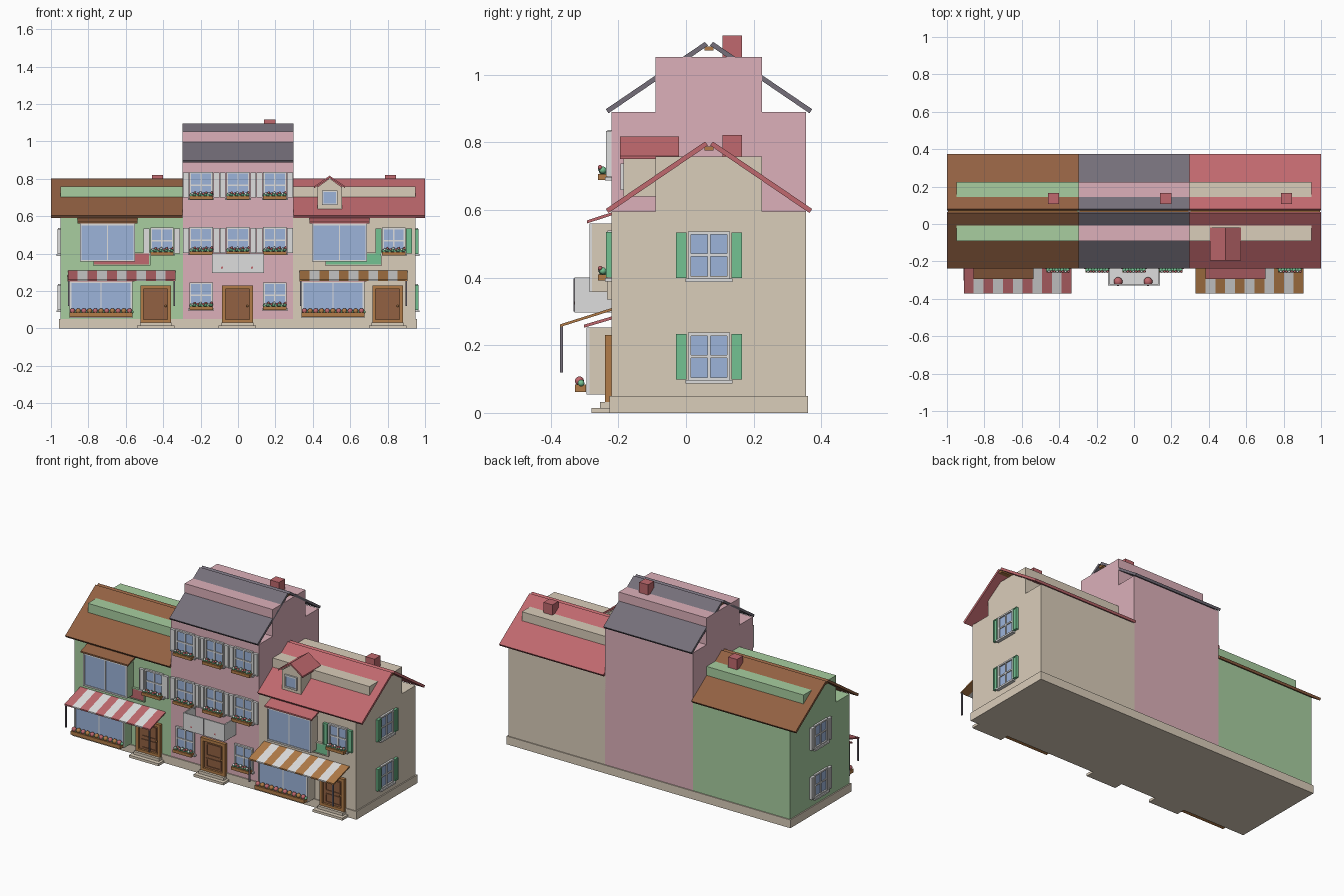
import bpy, bmesh
from math import radians
from mathutils import Matrix, Vector

if "Cube" in bpy.data.objects:
    bpy.data.objects.remove(bpy.data.objects["Cube"])

# Palette, as 8-bit display colours
PALETTE = dict(beige=(218, 205, 186), sage=(168, 206, 160), pink=(220, 176, 186),
               slate=(117, 111, 122), brown=(146, 97, 66), red=(192, 105, 110),
               white=(222, 222, 222), glass=(156, 180, 218), leaf=(116, 194, 146),
               tan=(178, 124, 72))
NAMES = list(PALETTE)
MATS = []


def linear(v):
    v /= 255
    return v / 12.92 if v < 0.04 else ((v + 0.055) / 1.055) ** 2.4


for name, rgb in PALETTE.items():
    m = bpy.data.materials.new(name + " paint")
    m.use_nodes = True
    m.diffuse_color = [linear(c) for c in rgb] + [1]
    bsdf = m.node_tree.nodes["Principled BSDF"]
    bsdf.inputs["Base Color"].default_value = m.diffuse_color
    bsdf.inputs["Roughness"].default_value = 0.8
    MATS.append(m)


class Part:
    """One object collected from simple solids."""

    def __init__(self, name):
        self.name, self.bm = name, bmesh.new()

    def prism(self, mat, profile, x0, x1):
        """Extrude a (y, z) profile along x."""
        rings = [[self.bm.verts.new((x, y, z)) for y, z in profile] for x in (x0, x1)]
        a, b = rings
        n = len(profile)
        faces = [self.bm.faces.new(a), self.bm.faces.new(b[::-1])]
        for i in range(n):
            j = (i + 1) % n
            faces.append(self.bm.faces.new((a[j], a[i], b[i], b[j])))
        for f in faces:
            f.material_index = NAMES.index(mat)
        return self

    def box(self, mat, x0, x1, y0, y1, z0, z1):
        return self.prism(mat, [(y0, z0), (y1, z0), (y1, z1), (y0, z1)], x0, x1)

    def ball(self, mat, centre, r):
        got = bmesh.ops.create_icosphere(self.bm, subdivisions=2, radius=r,
                                         matrix=Matrix.Translation(centre))
        for f in {f for v in got["verts"] for f in v.link_faces}:
            f.material_index, f.smooth = NAMES.index(mat), True
        return self

    def frame(self, mat, x0, x1, y0, y1, z0, z1, t):
        self.box(mat, x0, x0 + t, y0, y1, z0, z1).box(mat, x1 - t, x1, y0, y1, z0, z1)
        self.box(mat, x0 + t, x1 - t, y0, y1, z0, z0 + t)
        return self.box(mat, x0 + t, x1 - t, y0, y1, z1 - t, z1)

    def done(self, at=(0, 0, 0), turn=0):
        bmesh.ops.recalc_face_normals(self.bm, faces=self.bm.faces)
        me = bpy.data.meshes.new(self.name)
        self.bm.to_mesh(me)
        self.bm.free()
        for m in MATS:
            me.materials.append(m)
        ob = bpy.data.objects.new(self.name, me)
        ob.matrix_world = Matrix.Translation(at) @ Matrix.Rotation(radians(turn), 4, 'Z')
        bpy.context.collection.objects.link(ob)


FRONT, BACK, RIDGE = -0.22, 0.355, 0.068


def window(name, at, turn=0, shutters=None, flowers=False):
    p = Part(name)
    p.box("glass", -0.055, 0.055, -0.004, 0.01, 0.01, 0.135)
    p.frame("white", -0.062, 0.062, -0.012, 0.01, 0, 0.142, 0.009)
    p.box("white", -0.004, 0.004, -0.009, 0, 0.009, 0.133)
    p.box("white", -0.053, 0.053, -0.009, 0, 0.068, 0.076)
    p.box("white", -0.07, 0.07, -0.02, 0.005, -0.008, 0.002)
    if shutters:
        for s in (-1, 1):
            a, b = sorted((s * 0.066, s * 0.097))
            p.box(shutters, a, b, -0.012, 0.005, 0.004, 0.138)
            p.frame(shutters, a, b, -0.016, -0.01, 0.004, 0.138, 0.006)
    if flowers:
        p.box("tan", -0.062, 0.062, -0.04, -0.012, -0.006, 0.012)
        for i in range(8):
            x = -0.052 + i * 0.0149
            p.ball("leaf", (x, -0.026, 0.018 + 0.005 * (i % 2)), 0.011)
            p.ball("red" if i % 3 else "white", (x + 0.004, -0.034, 0.025 + 0.006 * (i % 2)), 0.007)
    p.done(at, turn)


def building(name, x0, x1, top, wall, roof, roof_x0, roof_x1, chimney_x):
    # Body, attic block, split roof slabs, ridge beam and chimney
    p = Part(name + "_walls").box(wall, x0, x1, FRONT, BACK, 0.01, top)
    p.box(wall, x0, x1, -0.09, 0.225, top, top + 0.163).done()
    p = Part(name + "_roof")
    for s in (-1, 1):
        slab = [(0.305, 0.008), (0.012, 0.207), (0.003, 0.196), (0.297, -0.004)]
        p.prism(roof, [(RIDGE + s * y, top + z) for y, z in slab], roof_x0, roof_x1)
    p.box("tan", roof_x0 + 0.005, roof_x1 - 0.005, RIDGE - 0.014, RIDGE + 0.014,
          top + 0.181, top + 0.193).done()
    Part(name + "_chimney").box("red", chimney_x - 0.03, chimney_x + 0.03,
                                0.108, 0.166, top + 0.14, top + 0.226).done()


def door(name, x):
    p = Part(name).box("brown", -0.066, 0.066, -0.008, 0.01, 0.03, 0.215)
    p.frame("tan", -0.082, 0.082, -0.02, 0.01, 0.03, 0.23, 0.018)
    for z0, z1 in ((0.055, 0.11), (0.125, 0.2)):
        p.frame("brown", -0.05, 0.05, -0.012, -0.006, z0, z1, 0.007)
    p.ball("tan", (0.053, -0.014, 0.12), 0.006)
    p.box("beige", -0.1, 0.1, -0.06, 0, 0, 0.015)
    p.box("beige", -0.085, 0.085, -0.035, 0, 0.015, 0.032).done((x, FRONT, 0))


def bay(name, x, x0, x1, depth, z0, z1, wall, roof):
    p = Part(name).box(wall, x0, x1, -depth, 0, z0, z1)
    p.box("glass", x0 + 0.008, x1 - 0.008, -depth - 0.004, -depth, z0 + 0.008, z1 - 0.008)
    p.frame("white", x0, x1, -depth - 0.008, -depth, z0, z1, 0.009)
    mid = (x0 + x1) / 2
    p.box("white", mid - 0.003, mid + 0.003, -depth - 0.007, -depth, z0, z1)
    p.prism(roof, [(-depth - 0.015, z1), (0, z1 + 0.024), (0, z1 + 0.033),
                   (-depth - 0.015, z1 + 0.009)], x0 - 0.012, x1 + 0.012)
    p.done((x, FRONT, 0))


def shop(name, x, wall, roof, stripe, shutters, sign):
    # Projecting windows, door, sign board and upper window
    bay(name + "_upper_bay", x, -0.225, 0.07, 0.058, 0.358, 0.56, wall, roof)
    bay(name + "_shop_window", x, -0.28, 0.055, 0.066, 0.055, 0.252, wall, "red")
    door(name + "_door", x + 0.18)
    p = Part(name + "_sign_board").box(sign, -0.15, 0.145, -0.01, 0, 0.342, 0.4)
    p.frame(wall, -0.156, 0.151, -0.014, 0, 0.336, 0.406, 0.006).done((x, FRONT, 0))
    window(name + "_upper_window", (x + 0.213, FRONT, 0.397), 0, shutters, True)
    # Striped awning on two posts
    p = Part(name + "_awning")
    w = 0.576 / 11
    for i in range(11):
        a = -0.29 + i * w
        p.prism("white" if i % 2 else stripe,
                [(-0.152, 0.254), (0, 0.302), (0, 0.31), (-0.152, 0.262)], a, a + w)
    for a in (-0.284, 0.28):
        p.box("slate", a - 0.004, a + 0.004, -0.152, -0.144, 0.12, 0.257)
    p.done((x, FRONT, 0))
    # Long planter with a row of blooms
    p = Part(name + "_planter").box("tan", -0.28, 0.055, -0.108, -0.076, 0.062, 0.084)
    for i in range(11):
        a = -0.265 + i * 0.0305
        p.ball("leaf", (a + 0.013, -0.09, 0.088), 0.01)
        p.ball(("red", "tan")[i % 2], (a, -0.095, 0.094), 0.014)
    p.done((x, FRONT, 0))


# Plinth and three joined buildings
Part("plinth").box("beige", -0.957, 0.957, -0.226, 0.361, 0, 0.05).done()
building("left_house", -0.95, -0.295, 0.595, "sage", "brown", -1, -0.297, -0.43)
building("right_house", 0.295, 0.95, 0.595, "beige", "red", 0.297, 1, 0.815)
building("middle_house", -0.297, 0.297, 0.89, "pink", "slate", -0.297, 0.297, 0.17)
shop("left_house", -0.62, "sage", "brown", "red", "white", "red")
shop("right_house", 0.62, "beige", "red", "tan", "leaf", "leaf")

# End wall windows
for z in (0.095, 0.395):
    window("right_end_window", (0.95, RIDGE, z), 90, "leaf")
    window("left_end_window", (-0.95, RIDGE, z), -90, "white")

# Middle house windows and door
for z in (0.105, 0.4, 0.695):
    for x in (-0.197, 0, 0.197):
        if x or z > 0.2:
            window("middle_window", (x, FRONT, z), 0, "white" if z > 0.2 else None, True)
door("middle_door", -0.003)

# Balcony with panels and two flower pots
p = Part("balcony").box("white", -0.14, 0.14, -0.11, 0, 0.297, 0.307)
p.box("white", -0.14, 0.14, -0.11, -0.102, 0.307, 0.4)
for x in (-0.14, 0.132):
    p.box("white", x, x + 0.008, -0.102, 0, 0.307, 0.4)
p.box("slate", -0.001, 0.001, -0.112, -0.11, 0.3, 0.398)
for x in (-0.085, 0.075):
    p.ball("red", (x, -0.088, 0.325), 0.024)
p.done((0, FRONT, 0))

# Roof dormer
p = Part("dormer").box("beige", -0.065, 0.065, -0.185, -0.06, 0.64, 0.757)
p.box("glass", -0.034, 0.034, -0.189, -0.185, 0.667, 0.73)
p.frame("white", -0.042, 0.042, -0.194, -0.185, 0.659, 0.738, 0.009)
p.done((0.49, 0, 0))
# Gable is extruded along x, then turned to run front to back
p = Part("dormer_roof")
p.prism("red", [(-0.083, 0.75), (0, 0.806), (0.083, 0.75), (0.083, 0.76),
                (0, 0.817), (-0.083, 0.76)], -0.195, -0.02)
p.prism("beige", [(-0.065, 0.755), (0.065, 0.755), (0, 0.803)], -0.185, -0.03)
p.done((0.49, 0, 0), 90)
